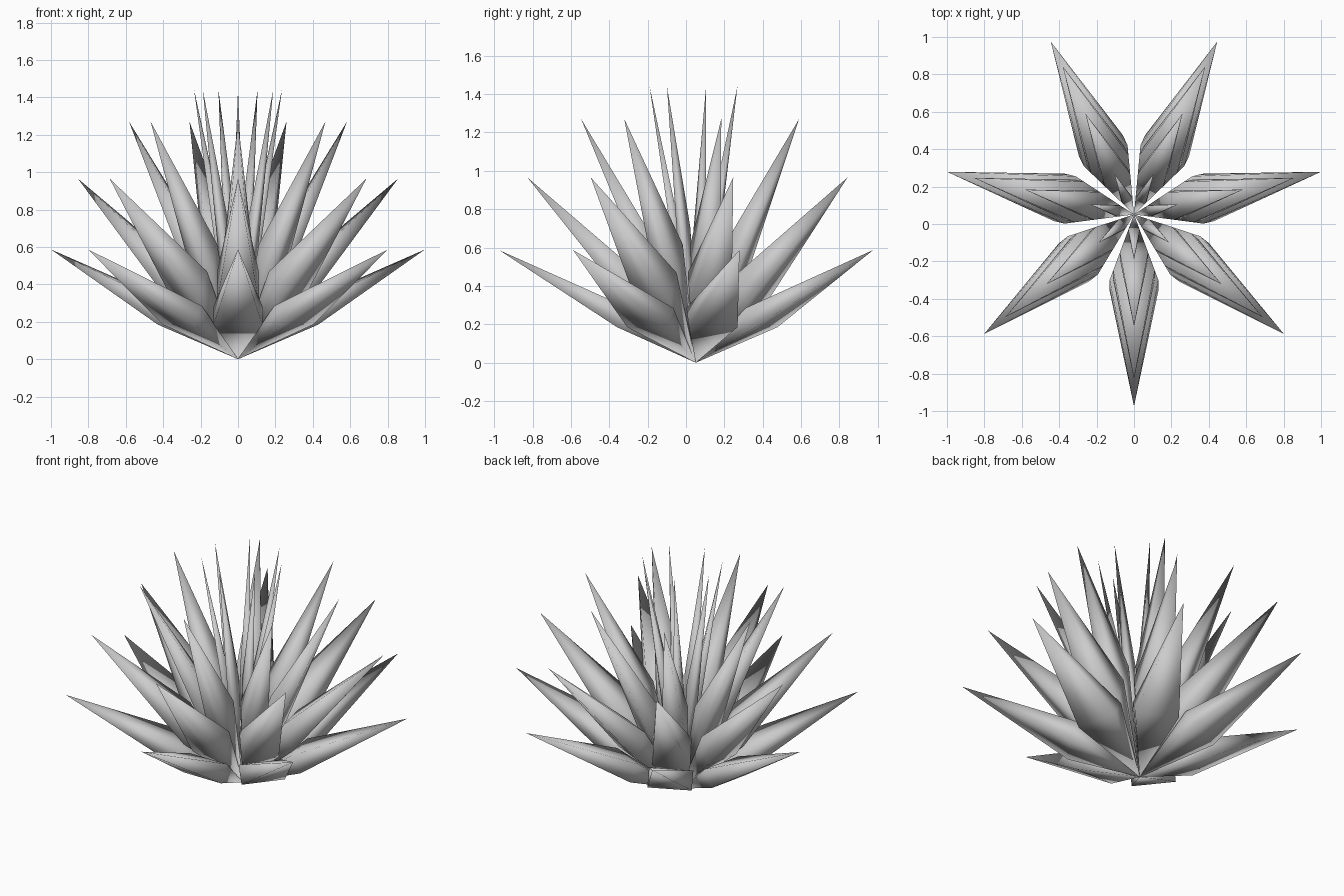
import bpy, bmesh, math

if "Cube" in bpy.data.objects:
    bpy.data.objects.remove(bpy.data.objects["Cube"])

CENTRE_Y = 0.051
LEAVES = 7


def leaf(bm, angle, s, h):
    # One spiky leaf: pointed base, rectangular waist, pointed tip
    c, n = math.cos(angle), math.sin(angle)

    def v(r, w, z):
        r, w = r * s, w * s
        return bm.verts.new((r * c - w * n, CENTRE_Y + r * n + w * c, z * h))

    base = v(0, 0, 0)
    tip = v(1.0257, 0, 0.587)
    waist = [v(0.41, -0.13, 0.185), v(0.41, 0.13, 0.185),
             v(0.35, 0.13, 0.285), v(0.35, -0.13, 0.285)]
    for i in range(4):
        a, b = waist[i], waist[(i + 1) % 4]
        bm.faces.new((base, b, a))
        bm.faces.new((tip, a, b))


# Each ring repeats the lowest one, narrower and taller
rings = [("outer_leaves", 1.0, 1.0),
         ("middle_leaves", 0.856, 1.645),
         ("inner_leaves", 0.583, 2.165),
         ("centre_leaves", 0.235, 2.455)]

for name, s, h in rings:
    bm = bmesh.new()
    for k in range(LEAVES):
        leaf(bm, -math.pi / 2 + k * 2 * math.pi / LEAVES, s, h)
    bmesh.ops.recalc_face_normals(bm, faces=bm.faces)
    for f in bm.faces:
        f.smooth = True
    mesh = bpy.data.meshes.new(name)
    bm.to_mesh(mesh)
    bm.free()
    bpy.context.collection.objects.link(bpy.data.objects.new(name, mesh))
